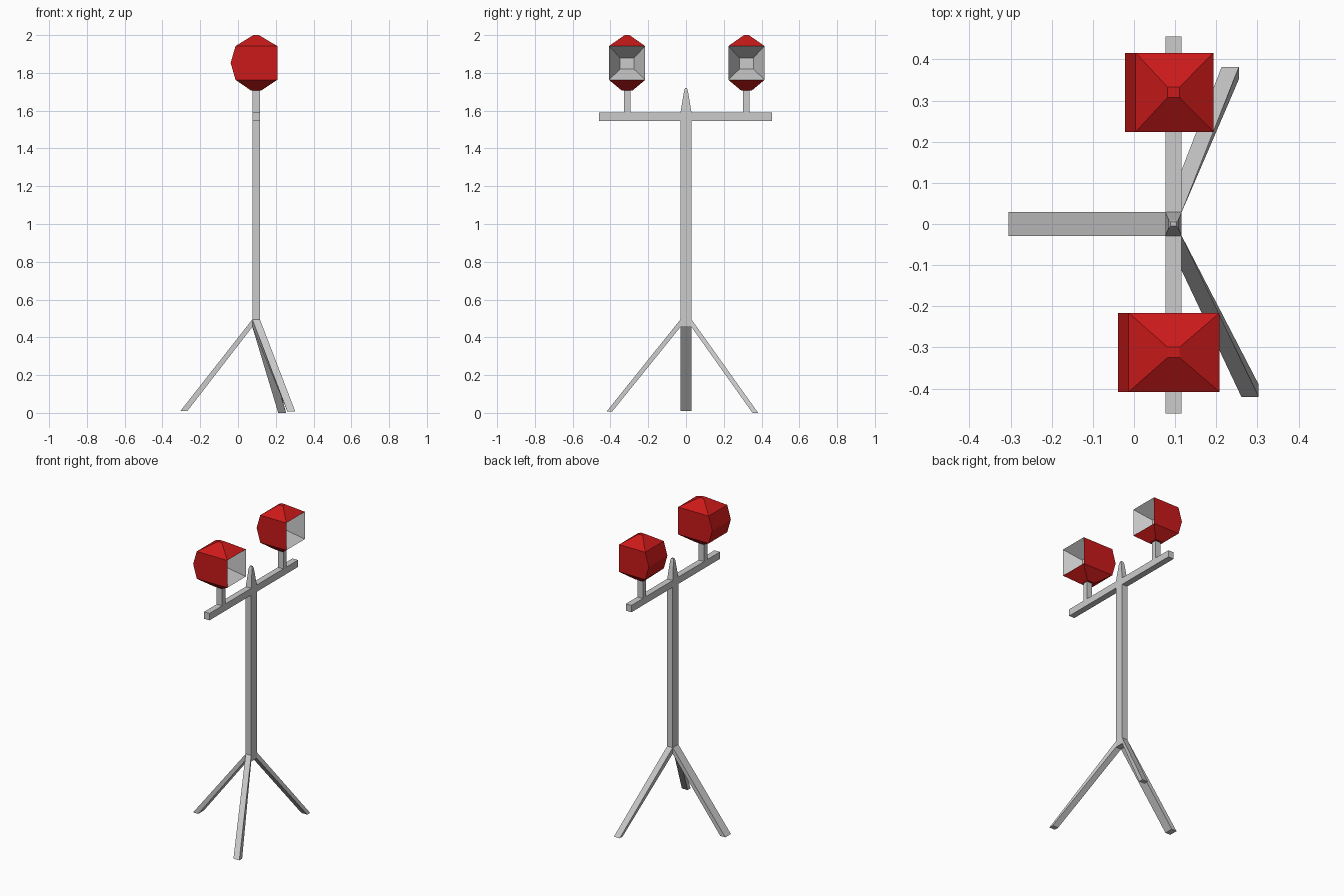
import bpy, bmesh

if "Cube" in bpy.data.objects:
    bpy.data.objects.remove(bpy.data.objects["Cube"])

CX = 0.096  # x centre of the pole


def loft(name, rings, mat=None, caps=(True, True), skip=()):
    """Join 4-point rings into a flat-faced solid; skip holds (segment, side) left open."""
    bm = bmesh.new()
    vs = [[bm.verts.new(p) for p in r] for r in rings]
    for s, (a, b) in enumerate(zip(vs, vs[1:])):
        for i in range(4):
            if (s, i) not in skip:
                j = (i + 1) % 4
                bm.faces.new((a[i], a[j], b[j], b[i]))
    if caps[0]:
        bm.faces.new(vs[0][::-1])
    if caps[1]:
        bm.faces.new(vs[-1])
    bmesh.ops.recalc_face_normals(bm, faces=bm.faces)
    me = bpy.data.meshes.new(name)
    bm.to_mesh(me)
    bm.free()
    ob = bpy.data.objects.new(name, me)
    bpy.context.collection.objects.link(ob)
    if mat:
        me.materials.append(mat)
    return ob


def rect(x0, x1, y0, y1, z):
    return [(x0, y0, z), (x1, y0, z), (x1, y1, z), (x0, y1, z)]


def mid(hx, hy, z, y=0.0):
    return rect(CX - hx, CX + hx, y - hy, y + hy, z)


red = bpy.data.materials.new("lamp_red")
red.diffuse_color = (0.6, 0.01, 0.01, 1)
red.use_nodes = True
red.node_tree.nodes["Principled BSDF"].inputs["Base Color"].default_value = red.diffuse_color

# Pole with tapered tip, and crossbar
loft("pole", [mid(.02, .029, .455), mid(.02, .029, 1.59), mid(.012, .01, 1.705), mid(.007, .005, 1.72)])
loft("crossbar", [rect(CX - .02, CX + .02, -.46, .456, z) for z in (1.545, 1.59)])

# Tripod legs: pole faces extruded to small flat feet
ZL, ZH = .455, .495
x0, x1 = CX - .02, CX + .02
loft("back_leg", [
    [(x0, -.029, ZL), (x0, .029, ZL), (x0, .029, ZH), (x0, -.029, ZH)],
    [(-.268, -.029, .01), (-.268, .029, .01), (-.305, .029, .01), (-.305, -.029, .01)]])
for name, s, fx, near, far, z in (("left_leg", 1, .213, .352, .382, .0),
                                  ("right_leg", -1, .261, .39, .42, .008)):
    y = s * .029
    loft(name, [
        [(x0, y, ZL), (x1, y, ZL), (x1, y, ZH), (x0, y, ZH)],
        [(fx, s * near, z), (fx + .042, s * near, z), (fx + .042, s * far, z), (fx, s * far, z)]])

# Two lamps: post, faceted red shell open towards +x, recessed reflector
for side, yc, back, front in (("near", -.312, -.039, .208), ("far", .32, -.022, .193)):
    loft(side + "_lamp_post", [mid(.02, .017, z, yc) for z in (1.59, 1.715)])
    y0, y1, xb = yc - .096, yc + .096, back + .026
    loft(side + "_lamp_shell", [
        mid(.029, .03, 1.708, yc),
        rect(xb, front, y0, y1, 1.763),
        rect(back, front, y0, y1, 1.853),
        rect(xb, front, y0, y1, 1.942),
        mid(.015, .013, 2.0, yc)], red, skip={(1, 1), (2, 1)})

    def upright(x, hy, za, zb):
        return [(x, yc - hy, za), (x, yc + hy, za), (x, yc + hy, zb), (x, yc - hy, zb)]
    ref = loft(side + "_lamp_reflector", [upright(front, .096, 1.763, 1.942),
                                          upright(front - .1, .037, 1.82, 1.88)], caps=(False, True))
    ref.data.flip_normals()  # face the opening
